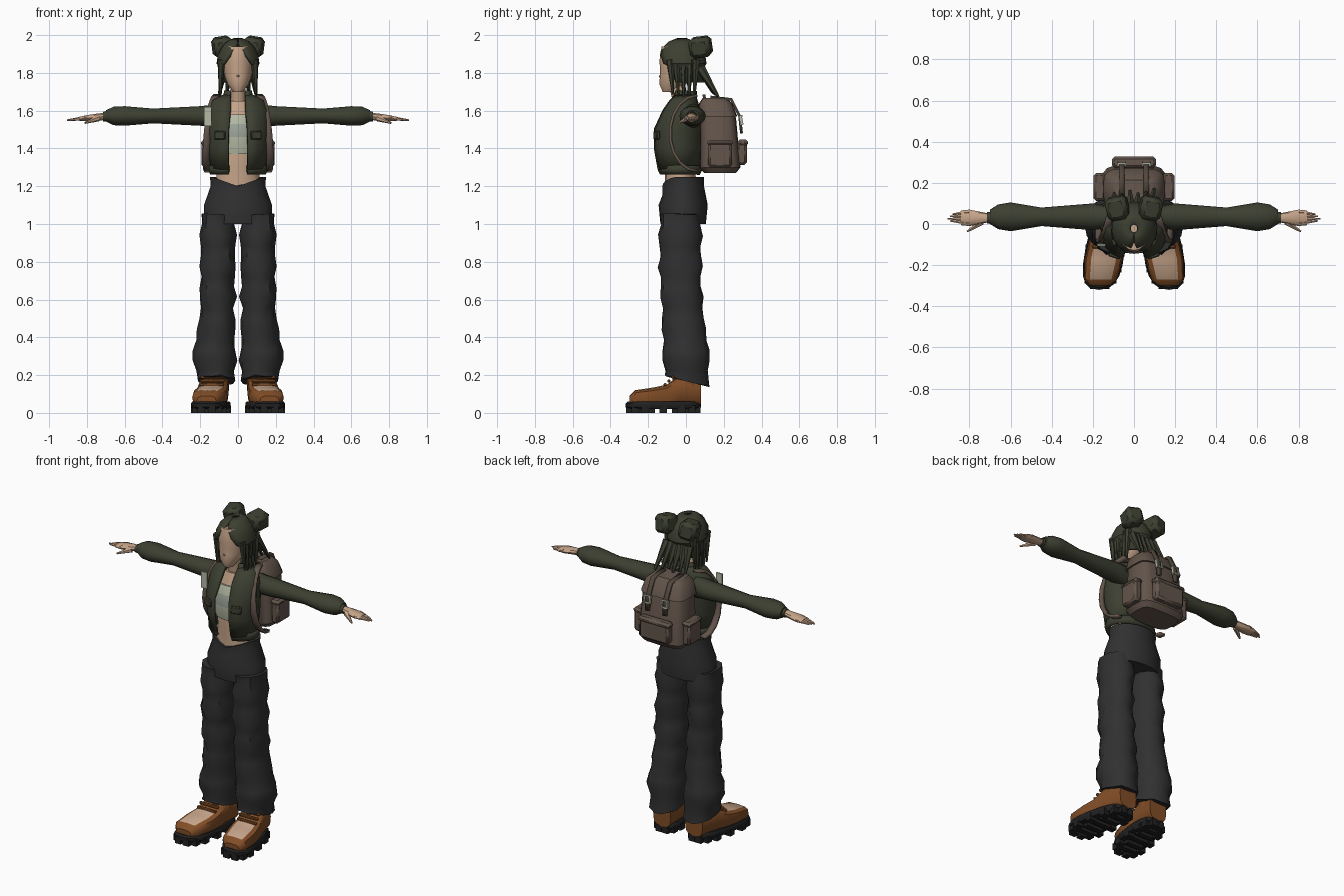
import bpy, bmesh, math, random
from mathutils import Vector, Matrix, Euler

random.seed(4)
cube = bpy.data.objects.get("Cube")
if cube:
    bpy.data.objects.remove(cube)


def material(name, *rgb):
    m = bpy.data.materials.new(name)
    m.use_nodes = True
    m.diffuse_color = (*rgb, 1)
    bsdf = next(n for n in m.node_tree.nodes if n.type == 'BSDF_PRINCIPLED')
    bsdf.inputs["Base Color"].default_value = (*rgb, 1)
    return m


OLIVE = material("dark olive", .045, .05, .03)
CHARCOAL = material("charcoal cloth", .03, .03, .03)
LEATHER = material("orange brown leather", .22, .075, .02)
RUBBER = material("black rubber", .015, .015, .016)
SKIN = material("skin", .56, .37, .25)
PALE = material("pale green cloth", .46, .49, .37)
GREY = material("grey green band", .33, .37, .31)
CANVAS = material("brown canvas", .125, .09, .07)
WEBBING = material("dark brown webbing", .08, .06, .045)


def finish(name, bm, mats, mirror=False, bevel=0, solid=0, paint=None, closed=True):
    if closed:
        bmesh.ops.recalc_face_normals(bm, faces=bm.faces)
    bm.normal_update()
    if paint:
        for face in bm.faces:
            face.material_index = paint(face.calc_center_median(), face.normal)
    mesh = bpy.data.meshes.new(name)
    bm.to_mesh(mesh)
    bm.free()
    for m in mats:
        mesh.materials.append(m)
    ob = bpy.data.objects.new(name, mesh)
    bpy.context.collection.objects.link(ob)
    bpy.ops.object.select_all(action='DESELECT')
    bpy.context.view_layer.objects.active = ob
    ob.select_set(True)
    bpy.ops.object.shade_smooth_by_angle(angle=math.radians(38))
    if solid:
        mod = ob.modifiers.new("Thickness", 'SOLIDIFY')
        mod.thickness, mod.offset = solid, 0
    if bevel:
        mod = ob.modifiers.new("Bevel", 'BEVEL')
        mod.width, mod.segments = bevel, 1
    if mirror:
        ob.modifiers.new("Mirror", 'MIRROR')


def soft(value, power):
    return math.copysign(abs(value) ** power, value)


def dome(z, middle, height):
    return math.sqrt(1 - ((z - middle) / height) ** 2)


def loft(name, rings, centre, *mats, axis='z', n=12, power=1, tweak=None, **options):
    """Closed tube along an axis; rings are (position, radius, radius), centre is a rule."""
    bm = bmesh.new()
    loops = []
    for pos, ra, rb in rings:
        ca, cb = centre(pos)
        loop = []
        for i in range(n):
            t = math.tau * i / n
            a, b = ca + ra * soft(math.cos(t), power), cb + rb * soft(math.sin(t), power)
            co = Vector({'x': (pos, a, b), 'y': (a, pos, b), 'z': (a, b, pos)}[axis])
            loop.append(bm.verts.new(tweak(co) if tweak else co))
        loops.append(loop)
    for low, high in zip(loops, loops[1:]):
        for i in range(n):
            j = (i + 1) % n
            bm.faces.new((low[i], low[j], high[j], high[i]))
    bm.faces.new(loops[0])
    bm.faces.new(loops[-1])
    finish(name, bm, mats, **options)


def shell(name, rings, centre_y, gap, mat, thick, n=17):
    """Sheet open at the front; rings are (z, radius x, radius y), gap is half the opening."""
    bm = bmesh.new()
    loops = []
    for z, rx, ry in rings:
        start = math.asin(min(gap(z) / rx, .95))
        turns = [start + (math.tau - 2 * start) * i / (n - 1) for i in range(n)]
        loops.append([bm.verts.new((rx * math.sin(t), centre_y(z) - ry * math.cos(t), z)) for t in turns])
    for low, high in zip(loops, loops[1:]):
        for i in range(n - 1):
            bm.faces.new((low[i], low[i + 1], high[i + 1], high[i]))
    finish(name, bm, [mat], solid=thick, closed=False)


def boxes(name, items, mat, rot=(0, 0, 0), **options):
    """Boxes given as (centre, size)."""
    bm = bmesh.new()
    for loc, size in items:
        matrix = Matrix.LocRotScale(Vector(loc), Euler(rot), Vector(size))
        bmesh.ops.create_cube(bm, size=1, matrix=matrix)
    finish(name, bm, [mat], **options)


def spikes(name, items, mat, **options):
    """Tapering pieces given as (start, end, radius)."""
    bm = bmesh.new()
    for start, end, radius in items:
        start, end = Vector(start), Vector(end)
        along = end - start
        matrix = Matrix.Translation((start + end) / 2) @ along.to_track_quat('Z', 'Y').to_matrix().to_4x4()
        bmesh.ops.create_cone(bm, cap_ends=True, segments=6, radius1=radius, radius2=radius * .3,
                              depth=along.length, matrix=matrix)
    finish(name, bm, [mat], **options)


def ribbon(name, points, width, mat):
    bm = bmesh.new()
    rows = [[bm.verts.new((x + side * width / 2, y, z)) for side in (-1, 1)] for x, y, z in points]
    for (a, b), (c, d) in zip(rows, rows[1:]):
        bm.faces.new((a, b, d, c))
    finish(name, bm, [mat], mirror=True, solid=.015, closed=False)


# Trousers: hips with a dipped waist, then baggy folded legs
def dip(co):
    if co.z > 1.15 and co.y < 0:
        co.z -= .05 * max(0, 1 - abs(co.x) / .14)
    return co


def flare(z):
    return math.exp(-((z - .3) / .12) ** 2)


def leg_ring(z):
    fold = .007 * math.sin(math.tau * (z - .58) / .16)
    return z, .092 + .02 * flare(z) + fold, .112 + .013 * flare(z) + fold


def crumple(co):
    if co.z < .2:
        co.z -= co.y / 4
    return co + Vector([random.uniform(-.006, .006) for axis in co])


loft("trouser_hips", [(1, .18, .12), (1.1, .18, .13), (1.2, .145, .11), (1.25, .148, .11)],
     lambda z: (0, -.015), CHARCOAL, n=20, tweak=dip)
loft("trouser_legs", [leg_ring(.17 + .055 * i) for i in range(17)],
     lambda z: (.108 + .018 * flare(z), max(-.03, .02 - .07 * z)), CHARCOAL, n=14, tweak=crumple, mirror=True)


# Boots: lugged sole, leather upper with a pale top panel, laces and collar
def splay(y):
    return .14 - .15 * (y + .12)


def foot(co):
    co.x = splay(co.y) + co.x * (.9 - .45 * (co.y + .12))
    return co


def upper_paint(centre, normal):
    inside = abs(centre.x - splay(centre.y)) < .05 and -.26 < centre.y < -.1
    return int(inside and normal.z > .5)


loft("boot_soles", [(z, .107 * s, .2 * s) for z, s in ((.02, .92), (.03, 1), (.05, 1), (.06, .94))],
     lambda z: (0, -.12), RUBBER, n=20, power=.75, tweak=foot, mirror=True)
lugs = []
for i in range(14):
    t = math.tau * i / 14
    spot = Vector((.085 * soft(math.cos(t), .75), -.12 + .18 * soft(math.sin(t), .75), .02))
    lugs.append((foot(spot), (.04, .04, .04)))
for i in range(5):
    y = -.24 + .06 * i
    lugs.append(((splay(y), y, .015), (.11, .03, .03)))
boxes("boot_treads", lugs, RUBBER, mirror=True)

tops = {-.3: .09, -.27: .12, -.17: .135, -.1: .15, -.03: .2, .08: .19}
widths = (.05, .08, .092, .086, .078, .06)
loft("boot_uppers", [(y, w, (top - .04) / 2) for (y, top), w in zip(tops.items(), widths)],
     lambda y: (splay(y), (tops[y] + .04) / 2), LEATHER, SKIN,
     axis='y', power=.6, paint=upper_paint, mirror=True)
loft("boot_collars", [(.12, .07, .075), (.22, .072, .076)], lambda z: (.118, .005), LEATHER, mirror=True)
boxes("boot_laces", [((splay(y), y, .26 + y), (.13, .016, .016)) for y in (-.11, -.09, -.07)],
      LEATHER, bevel=.004, mirror=True)
boxes("boot_tongues", [((.12, -.08, .2), (.07, .02, .03))], LEATHER, rot=(.5, 0, 0), bevel=.006, mirror=True)

# Body, cropped top with a grey band, neck and head
loft("torso", [(1.15, .135, .085), (1.3, .105, .08), (1.5, .12, .1), (1.58, .11, .075), (1.65, .06, .05)],
     lambda z: (0, -.03), SKIN, n=16)
loft("cropped_top", [(1.37, .115, .09), (1.46, .125, .11), (1.53, .124, .1), (1.58, .114, .08)],
     lambda z: (0, -.035), PALE, GREY, n=16, paint=lambda centre, normal: int(1.46 < centre.z < 1.53))
loft("neck", [(1.58, .05, .05), (1.65, .04, .04), (1.76, .04, .045)], lambda z: (0, .3 - z / 5), SKIN)
skull = [(z, dome(z, 1.86, .17)) for z in (1.7 + .04 * i for i in range(7))]
loft("head", [(z, .08 * k, .1 * k) for z, k in skull],
     lambda z: (0, -.04 - max(0, 1.8 - z) / 2), SKIN, n=16)
spikes("nose", [((0, -.125, 1.785), (0, -.143, 1.78), .014)], SKIN)


# Open jacket with waistband, collar, chest pockets and one patch
def lean(z):
    return -.045 + max(0, z - 1.5) / 5


def opening(z):
    return .05 if z < 1.6 else .04


shell("jacket", [(1.29, .14, .105), (1.4, .15, .125), (1.5, .156, .125), (1.6, .156, .095),
                 (1.65, .13, .07), (1.68, .07, .055)], lean, opening, OLIVE, .016)
shell("jacket_waistband", [(1.265, .14, .1), (1.285, .148, .11), (1.31, .145, .11)],
      lambda z: -.035, opening, OLIVE, .02)
shell("jacket_collar", [(1.645, .078, .062), (1.705, .066, .056)], lean, opening, OLIVE, .014)
boxes("chest_pockets", [((.095, -.155, 1.47), (.06, .02, .045))], OLIVE, rot=(0, 0, .3), bevel=.005, mirror=True)
boxes("shoulder_patch", [((-.16, -.102, 1.57), (.042, .008, .1))], PALE)


# Sleeves, cuffs and hands
def arm(x):
    return .035, 1.572


def hand(x):
    return .03, 1.57 - (x - .7) / 10


loft("sleeves", [(.1, .05, .065), (.2, .065, .053), (.45, .045, .04), (.6, .07, .053),
                 (.66, .06, .05), (.7, .035, .03)], arm, OLIVE, axis='x', n=14, mirror=True)
loft("cuffs", [(.68, .03, .03), (.715, .028, .025)], hand, OLIVE, axis='x', mirror=True)
loft("palms", [(.7, .02, .02), (.75, .03, .02), (.8, .04, .017), (.84, .036, .012)],
     hand, SKIN, axis='x', n=10, mirror=True)
fingers = []
for i in range(4):
    y = .004 + .018 * i
    fingers.append(((.8, y, 1.561), (.905 - .012 * abs(i - 1), .6 * y + .013, 1.55), .013))
spikes("fingers", fingers, SKIN, mirror=True)
spikes("thumbs", [((.74, .01, 1.56), (.81, -.036, 1.535), .017)], SKIN, mirror=True)


# Hair: parted cap, ragged hanging strands and two blocky buns
def hair_ring(z):
    k = dome(z, 1.85, .13) if z > 1.84 else .88
    return z, .107 * k, .124 * k


shell("hair_cap", [hair_ring(z) for z in (1.75, 1.83, 1.85, 1.89, 1.93, 1.96, 1.978)],
      lambda z: -.022, lambda z: max(.001, .7 * (1.95 - z)), OLIVE, .014)
side, back = [], []
for i in range(5):
    y = -.085 + .035 * i
    side.append(((.088, y, 1.87), (.094, y * .8, random.uniform(1.65, 1.73)), .021))
for i in range(6):
    x, sweep = -.075 + .03 * i, random.uniform(.03, .09)
    back.append(((x, .075, 1.83), (x * 1.3, .1 + sweep, 1.73 - sweep * .8), .026))
spikes("side_hair_strands", side, OLIVE, mirror=True)
spikes("back_hair_strands", back, OLIVE)
boxes("hair_buns", [((.08, .078, 1.937), (.104, .112, .106))], OLIVE, rot=(.12, .16, -.2), bevel=.02, mirror=True)


# Backpack with lid, pockets, buckled straps and shoulder straps
def pack_centre(z):
    return 0, .18 - max(0, z - 1.5) / 6


pack = [(1.27, .135, .085), (1.3, .157, .108), (1.56, .143, .095), (1.63, .125, .08), (1.66, .09, .055)]
loft("backpack_body", pack, pack_centre, CANVAS, n=16, power=.5)
loft("backpack_lid", [(z + .008, rx + .008, ry + .008) for z, rx, ry in pack[2:]],
     pack_centre, CANVAS, n=16, power=.5)
boxes("back_pocket", [((0, .295, 1.375), (.2, .055, .125)), ((0, .3, 1.43), (.215, .056, .035))],
      CANVAS, bevel=.013)
boxes("side_pockets", [((.167, .18, 1.37), (.05, .125, .14)), ((.168, .18, 1.43), (.058, .135, .03))],
      CANVAS, bevel=.012, mirror=True)
ribbon("lid_straps", [(.06, .13, 1.672), (.06, .24, 1.66), (.06, .284, 1.57), (.06, .294, 1.48)], .026, WEBBING)
frame = []
for edge in (-1, 1):
    frame.append(((.06 + .018 * edge, .292, 1.55), (.008, .016, .05)))
    frame.append(((.06, .292, 1.55 + .022 * edge), (.042, .016, .008)))
boxes("buckles", frame, PALE, rot=(.2, 0, 0), mirror=True)
ribbon("carry_handle", [(0, .1, 1.655), (.02, .095, 1.685), (.04, .1, 1.65)], .015, WEBBING)
loop = [math.pi * i / 9 for i in range(10)]
ribbon("shoulder_straps", [(.11 + .06 * math.sin(.7 * t), .06 - .145 * math.sin(t), 1.48 + .2 * math.cos(t))
                           for t in loop], .036, CANVAS)
